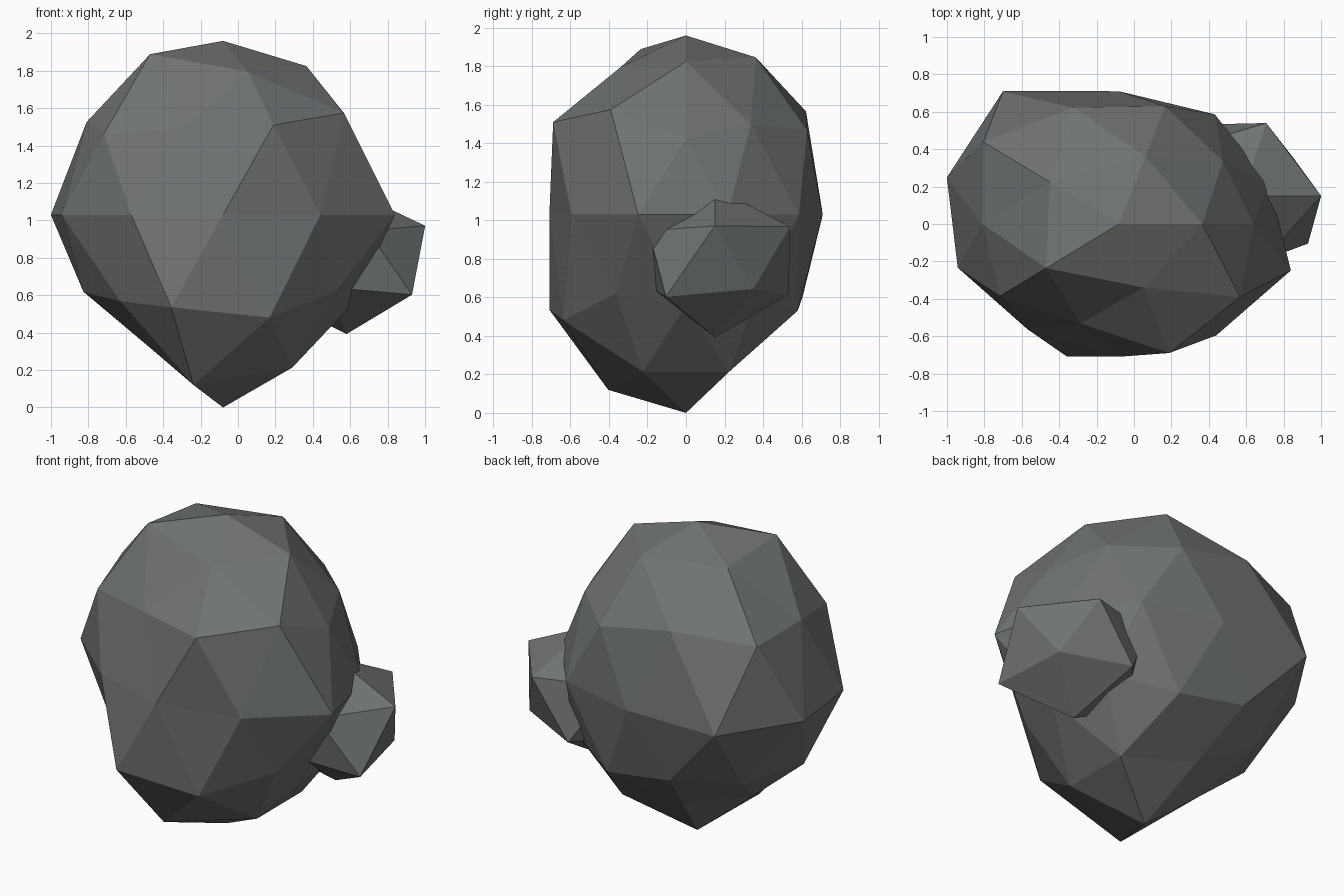
import bpy, math

if "Cube" in bpy.data.objects:
    bpy.data.objects.remove(bpy.data.objects["Cube"])

# One grey stone colour
stone = bpy.data.materials.new("stone_grey")
stone.diffuse_color = (0.16, 0.17, 0.17, 1)
stone.use_nodes = True
stone.node_tree.nodes["Principled BSDF"].inputs["Base Color"].default_value = stone.diffuse_color


def boulder(name, level, centre, size, rings):
    """Icosphere whose vertices move radially; rings run top to bottom,
    each ring anticlockwise from +x."""
    bpy.ops.mesh.primitive_ico_sphere_add(subdivisions=level, radius=1)
    ob = bpy.context.object
    ob.name = name
    factors = [f for ring in rings for f in ring]
    turn = lambda co: (math.atan2(co.y, co.x) + 0.05) % math.tau
    verts = sorted(ob.data.vertices, key=lambda v: (-round(v.co.z, 2), turn(v.co)))
    for v, f in zip(verts, factors):
        v.co = [c + p * s * f for c, p, s in zip(centre, v.co, size)]
    ob.data.materials.append(stone)
    bpy.ops.object.shade_flat()
    return ob


# Large faceted rock
boulder("large_rock", 2, (-0.08, 0, 1.03), (0.907, 0.755, 1.0), [
    [0.93],
    [0.935, 0.96, 0.96, 1.01, 0.90],
    [0.89, 1.02, 0.945, 0.87, 1.036],
    [0.885, 0.98, 1.105, 0.97, 1.074],
    [0.93, 0.96, 0.94, 1.163, 1.067, 1.0, 0.92, 0.94, 0.975, 1.065],
    [0.93, 0.945, 0.92, 1.105, 0.915],
    [0.90, 0.95, 0.88, 0.88, 1.045],
    [0.96, 0.84, 0.83, 1.07, 0.96],
    [1.03],
])

# Small rock sunk into its side
boulder("small_rock", 1, (0.58, 0.15, 0.79), (0.475, 0.475, 0.41), [
    [0.93],
    [0.99, 0.965, 1.0, 1.0, 0.85],
    [0.80, 0.95, 1.0, 0.80, 1.02],
    [0.97],
])
